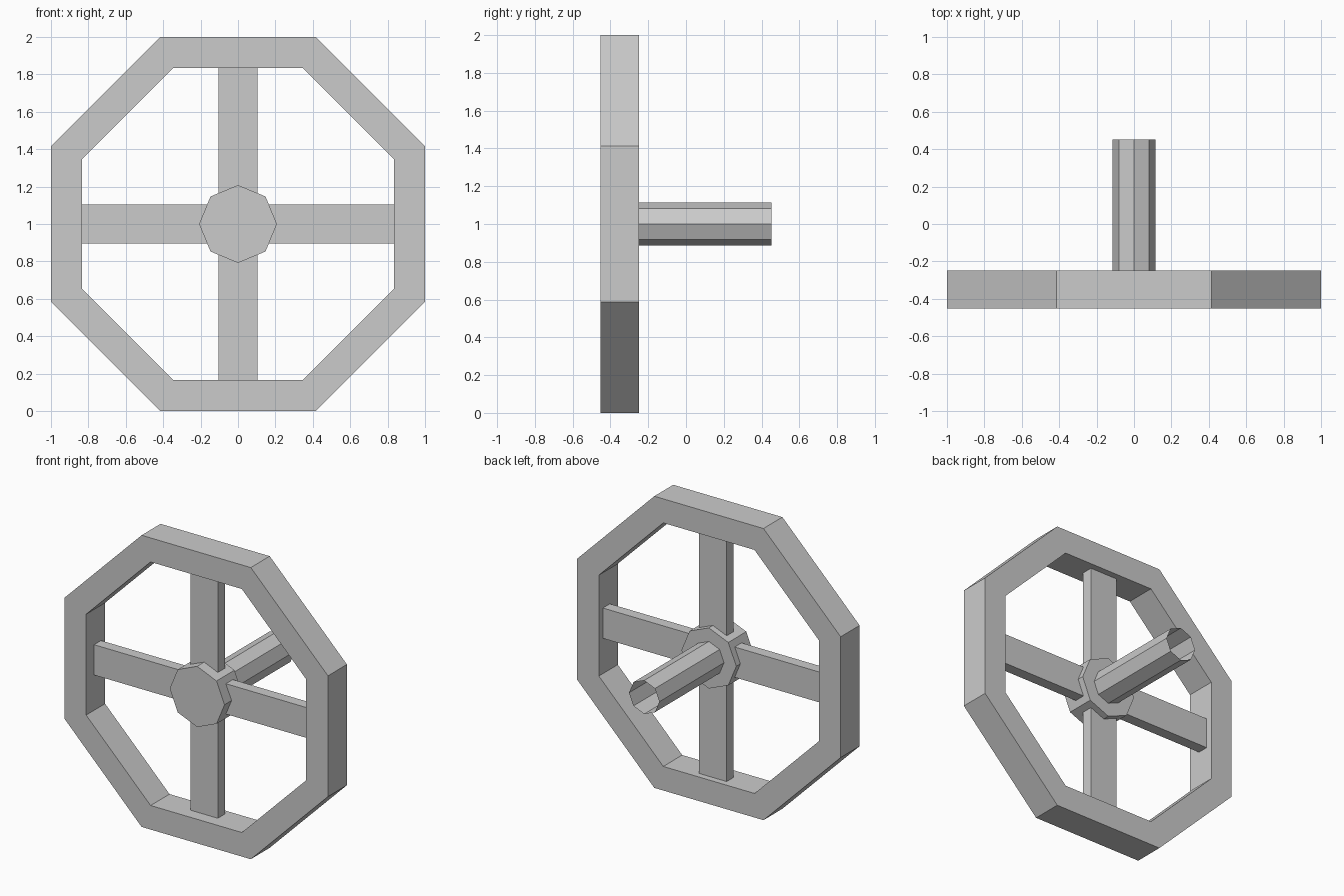
import bpy, bmesh
from math import cos, sin, pi, radians

if "Cube" in bpy.data.objects:
    bpy.data.objects.remove(bpy.data.objects["Cube"])

CENTRE_Z = 1.0


def make_object(name, bm):
    bmesh.ops.recalc_face_normals(bm, faces=bm.faces)
    mesh = bpy.data.meshes.new(name)
    bm.to_mesh(mesh)
    bm.free()
    ob = bpy.data.objects.new(name, mesh)
    bpy.context.collection.objects.link(ob)
    return ob


def octagon(bm, radius, y, phase=0.0):
    """Ring of eight vertices around the wheel axis."""
    angles = [phase + i * pi / 4 for i in range(8)]
    return [bm.verts.new((radius * cos(a), y, CENTRE_Z + radius * sin(a))) for a in angles]


def bridge(bm, a, b):
    for i in range(8):
        j = (i + 1) % 8
        bm.faces.new((a[i], a[j], b[j], b[i]))


def octagon_prism(name, radius, y0, y1, capped=True):
    bm = bmesh.new()
    front, back = octagon(bm, radius, y0), octagon(bm, radius, y1)
    bridge(bm, front, back)
    if capped:
        bm.faces.new(front)
        bm.faces.new(back)
    return make_object(name, bm)


def box(name, lo, hi):
    bm = bmesh.new()
    bmesh.ops.create_cube(bm, size=1.0)
    for v in bm.verts:
        v.co = [(l + h) / 2 + c * (h - l) for c, l, h in zip(v.co, lo, hi)]
    return make_object(name, bm)


# Rim: square-section octagonal ring with flat sides up, down, left and right
bm = bmesh.new()
flat = cos(pi / 8)
section = [(1.0, -0.453), (1.0, -0.248), (0.835, -0.248), (0.835, -0.453)]
loops = [octagon(bm, r / flat, y, radians(22.5)) for r, y in section]
for i in range(4):
    bridge(bm, loops[i], loops[(i + 1) % 4])
make_object("rim", bm)

# Crossed spokes, thinner than the rim
box("spoke_horizontal", (-0.835, -0.367, 0.896), (0.835, -0.292, 1.104))
box("spoke_vertical", (-0.104, -0.367, 0.165), (0.104, -0.292, 1.835))

# Hub and open-ended axle tube
octagon_prism("hub", 0.208, -0.443, -0.248)
octagon_prism("axle", 0.115, -0.248, 0.453, capped=False)
